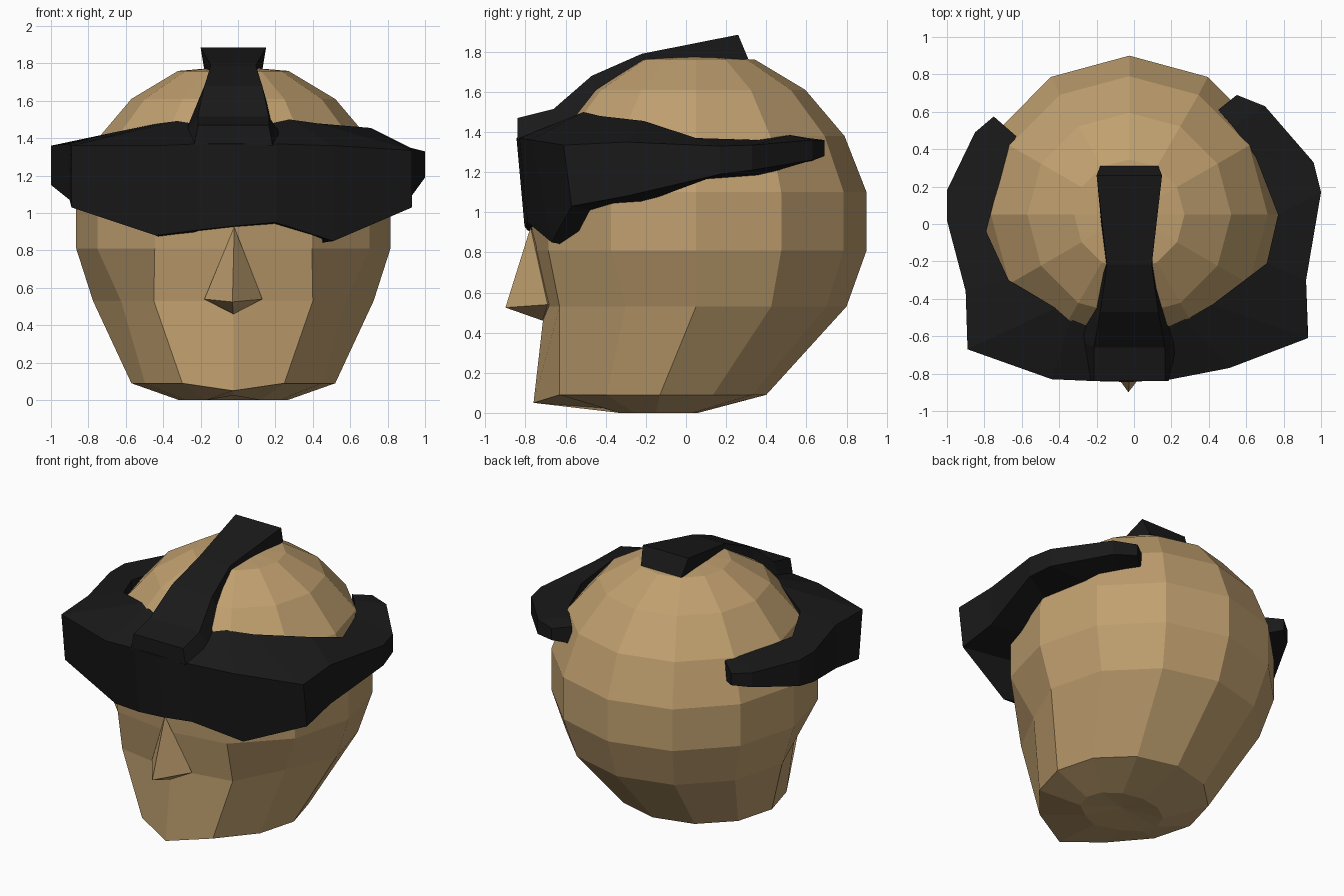
import bpy, bmesh
from math import sin, cos, pi


def material(name, rgb):
    m = bpy.data.materials.new(name)
    m.diffuse_color = (*rgb, 1)
    return m


def loft(name, rings, mat, bottom=None, top=None):
    """Skin a list of equal-length vertex rings; ends close flat or to a pole."""
    bm = bmesh.new()
    rows = [[bm.verts.new(p) for p in r] for r in rings]
    n = len(rows[0])
    for a, b in zip(rows, rows[1:]):
        for i in range(n):
            j = (i + 1) % n
            bm.faces.new((a[i], a[j], b[j], b[i]))
    for row, pole in ((rows[0], bottom), (rows[-1], top)):
        if pole:
            c = bm.verts.new(pole)
            for i in range(n):
                bm.faces.new((row[i], row[(i + 1) % n], c))
        else:
            bm.faces.new(row)
    bmesh.ops.recalc_face_normals(bm, faces=bm.faces)
    me = bpy.data.meshes.new(name)
    bm.to_mesh(me)
    bm.free()
    me.materials.append(mat)
    ob = bpy.data.objects.new(name, me)
    bpy.context.collection.objects.link(ob)
    return ob


skin = material("skin", (0.53, 0.35, 0.16))
black = material("black", (0.01, 0.01, 0.01))
CX = -0.025

# Head: 12-sided rings (z, centre y, x radius, y radius)
profile = [(0.0, -0.15, 0.29, 0.21), (0.09, -0.13, 0.545, 0.53),
           (0.53, 0.05, 0.75, 0.75), (0.81, 0.05, 0.84, 0.85),
           (1.10, 0.05, 0.84, 0.85), (1.38, 0.05, 0.74, 0.74),
           (1.61, 0.05, 0.545, 0.545), (1.76, 0.05, 0.295, 0.295)]
rings = [[[CX + rx * sin(i * pi / 6), cy - ry * cos(i * pi / 6), z] for i in range(12)]
         for z, cy, rx, ry in profile]
# Face shaping: chin, jaw, flat cheeks, nose bridge
rings[0][0][1:] = [-0.42, 0.025]
rings[1][0][1:] = [-0.76, 0.05]
rings[2][0][1] = -0.705
rings[3][0][1] = -0.75
for i in (1, 11):
    rings[1][i][1] = -0.63
    rings[2][i][0] = CX + (0.425 if i == 1 else -0.425)
    rings[2][i][1] = -0.63
for i, s in ((2, 1), (10, -1)):
    rings[2][i][:2] = [CX + s * 0.60, -0.30]
loft("head", rings, skin, bottom=(CX, -0.15, 0.03), top=(CX, 0.05, 1.785))

# Nose: a faceted pyramid
loft("nose", [[(-0.18, -0.69, 0.54), (-0.03, -0.90, 0.525),
               (0.13, -0.69, 0.54), (-0.025, -0.60, 0.54)]], skin,
     bottom=(-0.025, -0.715, 0.46), top=(-0.02, -0.775, 0.925)).data.validate()

# Visor band: outer x, y, top z, bottom z, bottom y shift, inner x, y, top z
band = [(0.55, 0.69, 1.36, 1.28, 0, 0.45, 0.61, 1.37),
        (0.70, 0.63, 1.36, 1.26, 0, 0.53, 0.52, 1.385),
        (0.96, 0.33, 1.335, 1.21, 0, 0.65, 0.36, 1.36),
        (1.00, 0.17, 1.33, 1.19, 0, 0.77, 0.05, 1.37),
        (0.92, -0.30, 1.35, 1.08, 0, 0.71, -0.21, 1.455),
        (0.93, -0.61, 1.335, 1.03, 0.04, 0.42, -0.43, 1.48),
        (0.51, -0.77, 1.36, 0.85, 0.10, 0.28, -0.51, 1.50),
        (0.20, -0.83, 1.37, 0.95, 0.04, 0.18, -0.45, 1.52),
        (-0.02, -0.845, 1.37, 0.93, 0.04, -0.02, -0.45, 1.53),
        (-0.21, -0.84, 1.37, 0.91, 0.05, -0.21, -0.45, 1.52),
        (-0.44, -0.83, 1.36, 0.88, 0.11, -0.34, -0.52, 1.49),
        (-0.89, -0.67, 1.36, 1.03, 0.04, -0.42, -0.45, 1.48),
        (-0.90, -0.36, 1.37, 1.07, 0, -0.67, -0.30, 1.43),
        (-1.00, 0.02, 1.36, 1.15, 0, -0.79, -0.04, 1.385),
        (-1.00, 0.18, 1.36, 1.18, 0, -0.75, 0.12, 1.38),
        (-0.85, 0.49, 1.35, 1.25, 0, -0.67, 0.38, 1.38),
        (-0.75, 0.575, 1.35, 1.27, 0, -0.63, 0.47, 1.37)]
loft("visor_band", [[(x, y, t), (x, y + d, b), (ix, iy, b - 0.03), (ix, iy, it)]
                    for x, y, t, b, d, ix, iy, it in band], black)

# Strap over the crown: y, top z, top half width, bottom y, bottom z, bottom half width
strap = [(-0.84, 1.47, 0.19, -0.84, 1.36, 0.21),
         (-0.66, 1.515, 0.19, -0.62, 1.40, 0.27),
         (-0.47, 1.68, 0.155, -0.42, 1.48, 0.21),
         (-0.22, 1.79, 0.12, -0.20, 1.68, 0.13),
         (0.26, 1.885, 0.175, 0.31, 1.765, 0.155)]
loft("top_strap", [[(CX - w, y, z), (CX + w, y, z), (CX + bw, by, bz), (CX - bw, by, bz)]
                   for y, z, w, by, bz, bw in strap], black)
